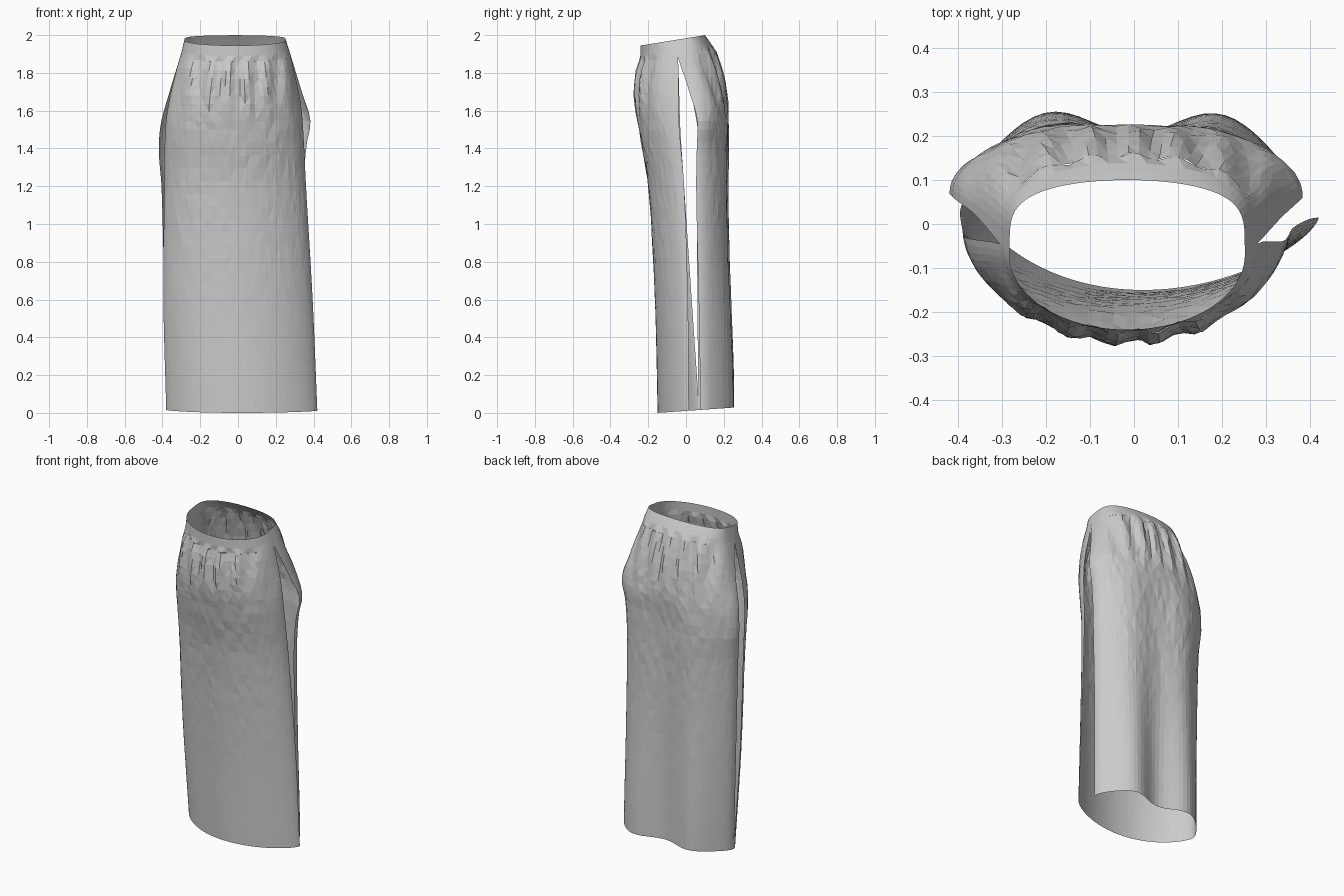
import bpy, bmesh, math, random

if "Cube" in bpy.data.objects:
    bpy.data.objects.remove(bpy.data.objects["Cube"])

random.seed(4)

# Panel rows: height, left edge x, y, right edge x, y, middle y, roundness power
FRONT = [
    (0.00, -0.38, 0.07, 0.42, 0.015, -0.15, 1.4),
    (0.60, -0.395, 0.03, 0.395, 0.01, -0.165, 1.3),
    (1.20, -0.39, -0.01, 0.36, -0.01, -0.20, 1.2),
    (1.50, -0.385, -0.03, 0.345, -0.035, -0.25, 1.1),
    (1.65, -0.365, -0.035, 0.33, -0.04, -0.27, 1.1),
    (1.80, -0.325, -0.04, 0.295, -0.04, -0.262, 1.0),
    (1.86, -0.305, -0.045, 0.28, -0.045, -0.245, 1.0),
    (1.945, -0.283, -0.07, 0.252, -0.07, -0.24, 1.0),
]
BACK = [
    (0.00, -0.38, 0.065, 0.36, 0.07, 0.205, 0.9),
    (0.60, -0.39, 0.06, 0.35, 0.06, 0.205, 0.9),
    (1.20, -0.405, 0.06, 0.35, 0.05, 0.21, 0.9),
    (1.40, -0.42, 0.07, 0.36, 0.055, 0.215, 0.9),
    (1.55, -0.405, 0.055, 0.383, 0.06, 0.225, 0.9),
    (1.70, -0.36, 0.02, 0.335, 0.015, 0.21, 0.8),
    (1.86, -0.305, -0.045, 0.28, -0.045, 0.155, 0.6),
    (1.945, -0.283, -0.07, 0.252, -0.07, 0.10, 0.45),
]


def smooth(a, b, v):
    t = max(0.0, min(1.0, (v - a) / (b - a)))
    return t * t * (3 - 2 * t)


def sample(rows, z):
    """Smooth (cubic) interpolation between the panel rows."""
    i = max(k for k in range(len(rows) - 1) if rows[k][0] <= z + 1e-9)
    a, b = rows[i], rows[i + 1]
    p, n = rows[max(i - 1, 0)], rows[min(i + 2, len(rows) - 1)]
    h = b[0] - a[0]
    t = (z - a[0]) / h
    out = []
    for k in range(1, 7):
        m0 = (b[k] - p[k]) / (b[0] - p[0]) * h
        m1 = (n[k] - a[k]) / (n[0] - a[0]) * h
        out.append((2*t**3 - 3*t*t + 1) * a[k] + (t**3 - 2*t*t + t) * m0
                   + (3*t*t - 2*t**3) * b[k] + (t**3 - t*t) * m1)
    return out


def point(rows, u, z, jitter):
    xl, yl, xr, yr, ym, p = sample(rows, z)
    s = math.sin(u * math.pi / 2)
    c = max(0.0, math.cos(u * math.pi / 2)) ** p
    f = (s + 1) / 2
    x = xl + (xr - xl) * f
    ye = yl + (yr - yl) * f
    y = ye + (ym - ye) * c
    inner = 1 - abs(u) ** 4
    # gathers hanging below the waistband
    gather = smooth(1.5, 1.76, z) * (1 - smooth(1.84, 1.89, z)) * inner
    y += 0.011 * gather * math.cos(x * 58 + 0.8 * math.sin(9 * x))
    if rows is BACK:
        # two long folds, deepest at the hem
        t = min(1.0, abs(x) / 0.40)
        y += (0.066 - 0.04 * smooth(0, 1.3, z)) * (1 - smooth(1.25, 1.7, z)) \
            * math.sin(math.pi * t) ** 2
    y += random.uniform(-1, 1) * jitter * inner * smooth(0.1, 1.7, z)
    # tilted waist and hem
    z2 = z + 0.16 * (y + 0.24) * smooth(1.6, 1.945, z)
    z2 += 0.07 * (y + 0.15) * (1 - smooth(0, 0.8, z))
    return x, y, z2


def add_panel(bm, rows, heights, cols, jitter):
    grid = [[bm.verts.new(point(rows, 2 * j / cols - 1, z, jitter))
             for j in range(cols + 1)] for z in heights]
    for i in range(len(heights) - 1):
        for j in range(cols):
            a, b = grid[i][j], grid[i][j + 1]
            c, d = grid[i + 1][j + 1], grid[i + 1][j]
            # alternating diagonals give the faceted cloth look
            tris = ((a, b, c), (a, c, d)) if (i + j) % 2 else ((a, b, d), (b, c, d))
            for t in tris:
                bm.faces.new(t if rows is FRONT else t[::-1])


def make(name, parts, heights, cols, jitter):
    bm = bmesh.new()
    for rows in parts:
        add_panel(bm, rows, heights, cols, jitter)
    bmesh.ops.remove_doubles(bm, verts=bm.verts, dist=0.0005)
    me = bpy.data.meshes.new(name)
    bm.to_mesh(me)
    bm.free()
    ob = bpy.data.objects.new(name, me)
    bpy.context.collection.objects.link(ob)


lower = [1.5 * i / 22 for i in range(22)]
upper = [1.5 + 0.36 * i / 8 for i in range(9)]

# Front and back panels, open at both sides from the hip down
make("front_panel", [FRONT], lower + upper, 40, 0.003)
make("back_panel", [BACK], lower + upper, 40, 0.003)
# Closed waistband joining the two panels
make("waistband", [FRONT, BACK], [1.86, 1.89, 1.918, 1.945], 40, 0.0)
